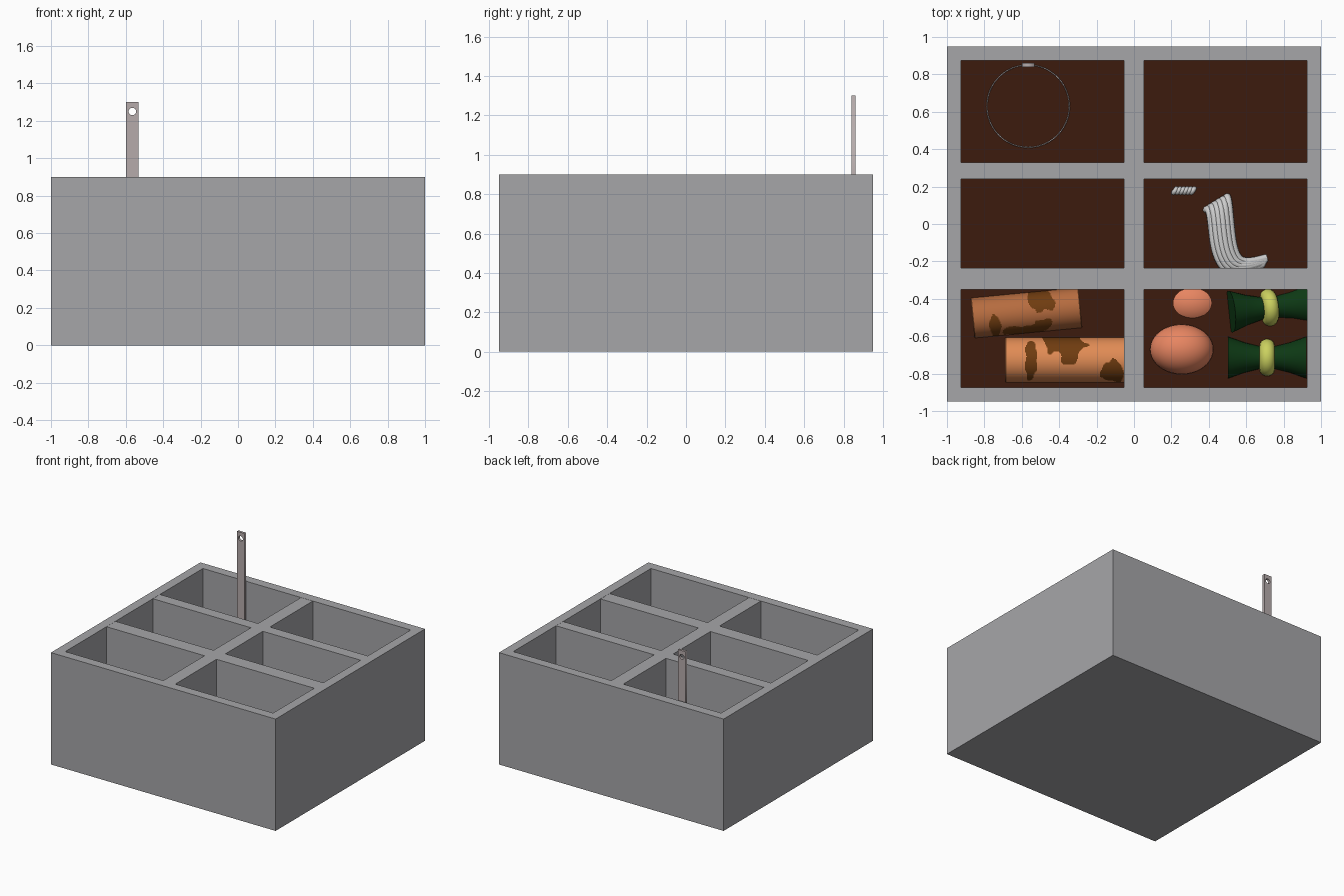
import bpy, bmesh, math
from mathutils import noise, Vector

if "Cube" in bpy.data.objects:
    bpy.data.objects.remove(bpy.data.objects["Cube"])

LEVEL = 0.45  # broth surface height


def material(name, rgb):
    m = bpy.data.materials.new(name)
    m.diffuse_color = (*rgb, 1)
    m.use_nodes = True
    m.node_tree.nodes["Principled BSDF"].inputs["Base Color"].default_value = m.diffuse_color
    return m


POT = material("pot_grey", (0.38, 0.38, 0.395))
STEEL = material("ladle_steel", (0.47, 0.41, 0.41))
BROTH = material("broth_brown", (0.045, 0.0105, 0.004))
EGG = material("egg_peach", (0.80, 0.235, 0.12))
FISH = material("roll_tan", (0.75, 0.26, 0.09))
FISH_DARK = material("roll_dark_tan", (0.47, 0.15, 0.05))
SCORCH = material("roll_scorched", (0.16, 0.045, 0.005))
KELP = material("kelp_green", (0.004, 0.04, 0.007))
BAND = material("band_yellow", (0.6, 0.64, 0.115))
NOODLE = material("noodle_white", (0.75, 0.75, 0.75))


def add(name, bm, mats=(), loc=(0, 0, 0), rot=(0, 0, 0), smooth=False):
    bmesh.ops.recalc_face_normals(bm, faces=bm.faces)
    me = bpy.data.meshes.new(name)
    bm.to_mesh(me)
    bm.free()
    ob = bpy.data.objects.new(name, me)
    bpy.context.collection.objects.link(ob)
    ob.location = loc
    ob.rotation_euler = [math.radians(a) for a in rot]
    for m in mats:
        me.materials.append(m)
    if smooth:
        bpy.ops.object.select_all(action='DESELECT')
        ob.select_set(True)
        bpy.context.view_layer.objects.active = ob
        bpy.ops.object.shade_smooth_by_angle(angle=math.radians(35))
    return ob


def box(name, x0, x1, y0, y1, z0, z1, mats=()):
    bm = bmesh.new()
    bmesh.ops.create_cube(bm, size=1)
    bmesh.ops.scale(bm, vec=(x1 - x0, y1 - y0, z1 - z0), verts=bm.verts)
    return add(name, bm, mats, ((x0 + x1) / 2, (y0 + y1) / 2, (z0 + z1) / 2))


def lathe_x(profile, n, closed=False):
    """Revolve (x, radius) points about the local X axis."""
    bm = bmesh.new()
    rings = [[bm.verts.new((x, r * math.sin(2 * math.pi * i / n), r * math.cos(2 * math.pi * i / n)))
              for i in range(n)] for x, r in profile]
    pairs = list(zip(rings, rings[1:]))
    if closed:
        pairs.append((rings[-1], rings[0]))
    for a, b in pairs:
        for i in range(n):
            j = (i + 1) % n
            bm.faces.new((a[i], a[j], b[j], b[i]))
    if not closed:
        bm.faces.new(rings[0])
        bm.faces.new(rings[-1])
    return bm


# Open pot: a cube with its top inset and sunk
bm = bmesh.new()
bmesh.ops.create_cube(bm, size=1)
bmesh.ops.scale(bm, vec=(2, 1.9, 0.9), verts=bm.verts)
bmesh.ops.translate(bm, vec=(0, 0, 0.45), verts=bm.verts)
top = max(bm.faces, key=lambda f: f.calc_center_median().z)
bmesh.ops.inset_region(bm, faces=[top], thickness=0.075, use_even_offset=True)
top = bmesh.ops.extrude_discrete_faces(bm, faces=[top])["faces"][0]
bmesh.ops.translate(bm, vec=(0, 0, -0.82), verts=top.verts)
add("pot", bm, [POT])

# Dividers and broth
box("long_divider", -0.053, 0.053, -0.876, 0.876, 0.08, 0.899, [POT])
for i, (y0, y1) in enumerate([(0.33, 0.24), (-0.235, -0.35)]):
    for side, (x0, x1) in enumerate([(-0.926, -0.052), (0.052, 0.926)]):
        box(f"cross_divider_{i}_{side}", x0, x1, y1, y0, 0.08, 0.899, [POT])
box("broth", -0.93, 0.93, -0.88, 0.88, 0.07, LEVEL, [BROTH])

# Ladle handle with a hanging hole
cu = bpy.data.curves.new("ladle_handle", 'CURVE')
cu.dimensions = '2D'
cu.fill_mode = 'BOTH'
cu.extrude = 0.01
cu.materials.append(STEEL)
hole = [(0.02 * math.cos(t * math.pi / 12), 1.25 + 0.02 * math.sin(t * math.pi / 12)) for t in range(24)]
for pts in ([(-0.033, 0.36), (0.033, 0.36), (0.033, 1.3), (-0.033, 1.3)], hole):
    sp = cu.splines.new('POLY')
    sp.points.add(len(pts) - 1)
    for p, (x, z) in zip(sp.points, pts):
        p.co = (x, z, 0, 1)
    sp.use_cyclic_u = True
handle = bpy.data.objects.new("ladle_handle", cu)
handle.location = (-0.565, 0.85, 0)
handle.rotation_euler = (math.pi / 2, 0, 0)
bpy.context.collection.objects.link(handle)

# Ladle bowl, its rim just clear of the broth
bm = bmesh.new()
bmesh.ops.create_uvsphere(bm, u_segments=48, v_segments=24, radius=0.224)
bmesh.ops.delete(bm, geom=[v for v in bm.verts if v.co.z > 0.001], context='VERTS')
bowl = add("ladle_bowl", bm, [STEEL], (-0.566, 0.63, LEVEL + 0.012), smooth=True)
mod = bowl.modifiers.new("thickness", 'SOLIDIFY')
mod.thickness = 0.006


# Fish rolls: tubes with scorched patches (u along the length, v across)
def fish_roll(name, length, r, patches, loc, rot, seed, skin):
    h, n = length / 2, 130
    outer = [(-h + length * i / n, r) for i in range(n + 1)]
    outer[0], outer[-1] = (-h, r * 0.97), (h, r * 0.97)
    bm = lathe_x([(-h, r * 0.4)] + outer + [(h, r * 0.4)], 128, closed=True)
    for f in bm.faces:
        c = f.calc_center_median()
        f.material_index = 0
        if c.z < 0 or c.yz.length < r * 0.9:
            continue
        wob = 0.5 * noise.noise(Vector((c.x * 22, c.y * 22, seed)))
        for u, v, a, b in patches:
            if math.hypot((c.x - u) / a, (c.y - v) / b) < 1 + wob:
                f.material_index = 1
    add(name, bm, [skin, SCORCH], loc, rot, True)


fish_roll("front_fish_roll", 0.66, 0.12,
          [(-0.19, 0.0, 0.035, 0.11), (0.0, 0.1, 0.11, 0.07), (0.01, 0.05, 0.055, 0.07),
           (0.24, -0.06, 0.055, 0.06)], (-0.36, -0.728, LEVEL + 0.02), (0, 0, 0), 1.3, FISH)
fish_roll("rear_fish_roll", 0.58, 0.108,
          [(-0.17, -0.05, 0.03, 0.07), (0.09, 0.06, 0.07, 0.06), (0.0, -0.09, 0.13, 0.025),
           (0.09, -0.07, 0.05, 0.03)], (-0.575, -0.475, LEVEL - 0.01), (0, 0, 5.5), 4.7, FISH_DARK)

# Eggs, one floating and one mostly sunk
for name, loc in (("floating_egg", (0.255, -0.67, LEVEL + 0.01)),
                  ("sunken_egg", (0.312, -0.422, LEVEL - 0.106))):
    bm = bmesh.new()
    bmesh.ops.create_uvsphere(bm, u_segments=40, v_segments=24, radius=0.133)
    bmesh.ops.scale(bm, vec=(1.27, 1, 1), verts=bm.verts)
    add(name, bm, [EGG], loc, smooth=True)

# Kelp bows with tied bands
for name, loc, rot in (("front_kelp", (0.712, -0.714, LEVEL), (0, 0, 0)),
                       ("rear_kelp", (0.72, -0.447, LEVEL - 0.01), (0, 13, 6))):
    bow = [(-0.21, 0.112), (-0.12, 0.08), (-0.04, 0.06), (0.04, 0.06), (0.12, 0.08), (0.21, 0.112)]
    add(name + "_bow", lathe_x(bow, 32), [KELP], loc, rot, True)
    ring = [(0.04 * math.cos(t * math.pi / 8), 0.064 + 0.036 * math.sin(t * math.pi / 8)) for t in range(16)]
    add(name + "_band", lathe_x(ring, 32, closed=True), [BAND], loc, rot, True)


# Noodle strands, dipping into the broth at both ends
def strand(name, pts, r):
    cu = bpy.data.curves.new(name, 'CURVE')
    cu.dimensions = '3D'
    cu.bevel_depth = r
    cu.bevel_resolution = 2
    cu.use_fill_caps = True
    cu.materials.append(NOODLE)
    sp = cu.splines.new('NURBS')
    sp.points.add(len(pts) - 1)
    for p, co in zip(sp.points, pts):
        p.co = (*co, 1)
    sp.use_endpoint_u = True
    sp.order_u = 4
    sp.resolution_u = 5
    bpy.context.collection.objects.link(bpy.data.objects.new(name, cu))


for i in range(6):
    t = i / 5
    z = LEVEL + 0.015 * math.sin(math.pi * t)
    strand(f"noodle_{i}", [(0.385 + 0.11 * t, 0.075 + 0.07 * t, LEVEL - 0.01),
                           (0.405 + 0.10 * t, 0.10 + 0.06 * t, z + 0.03),
                           (0.415 + 0.105 * t, -0.06, z + 0.04),
                           (0.445 + 0.10 * t, -0.22 + 0.04 * t, z + 0.035),
                           (0.53 + 0.06 * t, -0.285 + 0.07 * t, z + 0.02),
                           (0.69 + 0.02 * t, -0.215 + 0.035 * t, LEVEL - 0.005)], 0.02)
    x = 0.215 + 0.019 * i
    strand(f"noodle_tip_{i}", [(x - 0.006, 0.165, LEVEL - 0.01), (x, 0.17, LEVEL + 0.008),
                               (x + 0.009, 0.186, LEVEL + 0.008), (x + 0.014, 0.192, LEVEL - 0.01)], 0.013)
